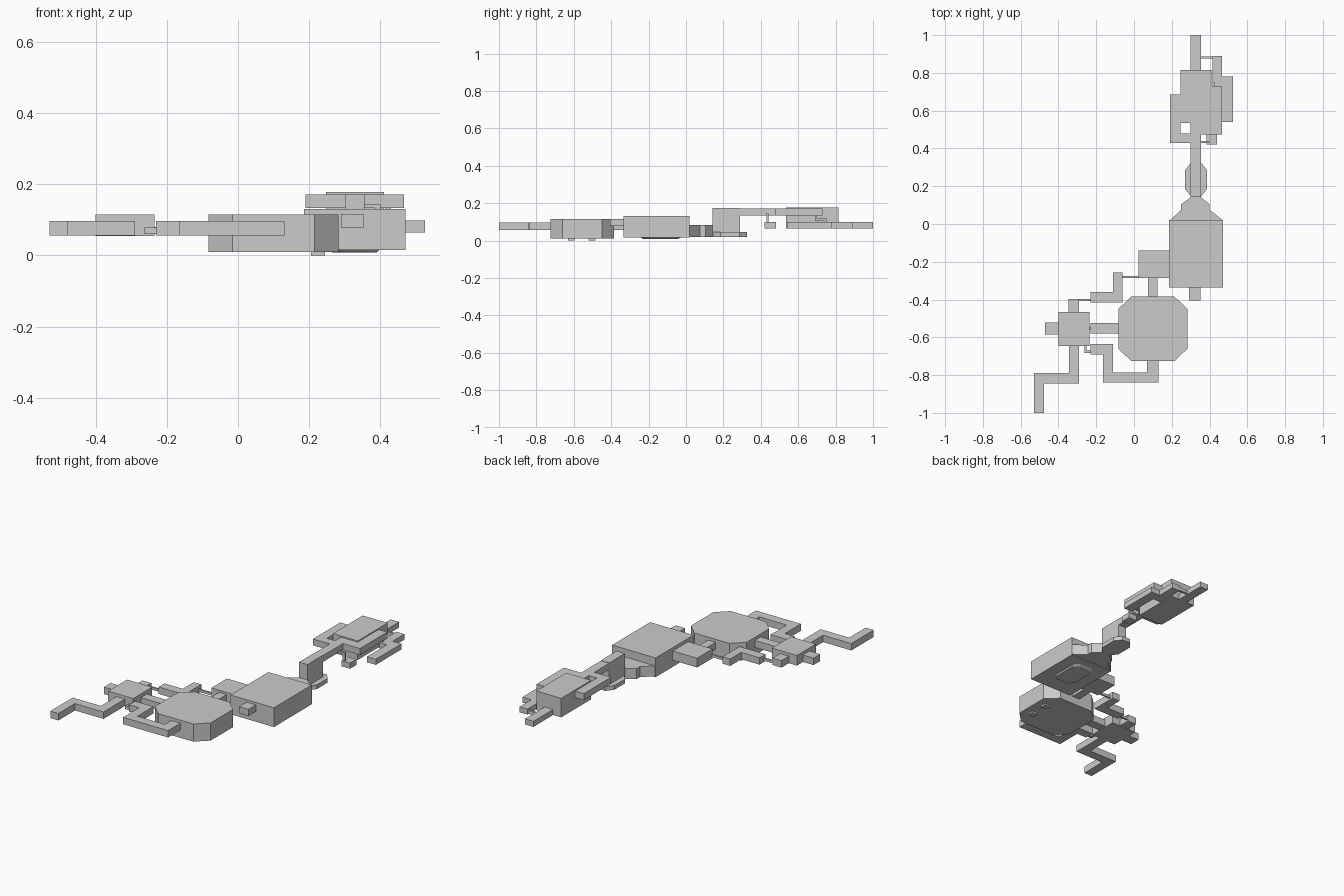
import bpy, bmesh


def prism(name, pts, z0, z1, shrink=1.0):
    """Extrude a plan outline from z0 to z1; shrink scales the bottom outline."""
    cx = sum(p[0] for p in pts) / len(pts)
    cy = sum(p[1] for p in pts) / len(pts)
    bm = bmesh.new()
    low = [bm.verts.new((cx + (x - cx) * shrink, cy + (y - cy) * shrink, z0)) for x, y in pts]
    top = [bm.verts.new((x, y, z1)) for x, y in pts]
    bm.faces.new(low[::-1])
    bm.faces.new(top)
    n = len(pts)
    for i in range(n):
        j = (i + 1) % n
        bm.faces.new((low[i], low[j], top[j], top[i]))
    bmesh.ops.recalc_face_normals(bm, faces=bm.faces)
    me = bpy.data.meshes.new(name)
    bm.to_mesh(me)
    bm.free()
    ob = bpy.data.objects.new(name, me)
    bpy.context.collection.objects.link(ob)
    return ob


def box(name, x0, x1, y0, y1, z0, z1):
    return prism(name, [(x0, y0), (x1, y0), (x1, y1), (x0, y1)], z0, z1)


def octagon(name, x0, x1, y0, y1, cx, cy, z0, z1, shrink=1.0):
    return prism(name, [(x0 + cx, y0), (x1 - cx, y0), (x1, y0 + cy), (x1, y1 - cy),
                        (x1 - cx, y1), (x0 + cx, y1), (x0, y1 - cy), (x0, y0 + cy)], z0, z1, shrink)


# Main chambers
octagon("octagon_chamber", -0.083, 0.283, -0.725, -0.385, 0.068, 0.065, 0.01, 0.115)
for y in (-0.63, -0.52):
    box("chamber_pit", 0.205, 0.245, y, y + 0.035, 0.0, 0.012)
box("great_hall", 0.185, 0.47, -0.335, 0.02, 0.016, 0.13)
octagon("hall_pit", 0.255, 0.40, -0.245, -0.025, 0.03, 0.03, 0.008, 0.018, 0.85)
box("side_chamber", 0.025, 0.185, -0.285, -0.14, 0.055, 0.11)
box("west_chamber", -0.40, -0.235, -0.645, -0.467, 0.055, 0.115)
box("north_chamber", 0.247, 0.41, 0.535, 0.815, 0.065, 0.178)

# Stepped apse and stair shaft
prism("hall_apse", [(0.19, 0.02), (0.47, 0.02), (0.40, 0.075), (0.40, 0.105), (0.35, 0.145),
                    (0.305, 0.145), (0.25, 0.105), (0.25, 0.075)], 0.02, 0.082)
octagon("shaft_base", 0.27, 0.387, 0.145, 0.325, 0.032, 0.04, 0.02, 0.045)
box("stair_shaft", 0.30, 0.355, 0.143, 0.29, 0.02, 0.173)

# Corridors of the south-west level: x0, x1, y0, y1
LOW = [
    (0.075, 0.125, -0.385, -0.285),
    (-0.11, -0.06, -0.36, -0.257),
    (-0.23, -0.06, -0.415, -0.36),
    (-0.348, -0.29, -0.467, -0.397),
    (-0.47, -0.40, -0.585, -0.522),
    (-0.23, -0.083, -0.58, -0.525),
    (-0.345, -0.29, -0.79, -0.645),
    (-0.53, -0.29, -0.845, -0.79),
    (-0.53, -0.477, -1.0, -0.845),
    (-0.23, -0.165, -0.69, -0.635),
    (-0.165, -0.11, -0.785, -0.635),
    (-0.165, 0.13, -0.84, -0.785),
    (0.07, 0.13, -0.785, -0.725),
]
for c in LOW:
    box("corridor_south", *c, 0.056, 0.097)
box("hall_entry", 0.29, 0.352, -0.405, -0.335, 0.077, 0.116)

# Upper corridors around the north chamber
HIGH = [
    (0.30, 0.355, 0.29, 0.535),
    (0.19, 0.355, 0.43, 0.48),
    (0.19, 0.247, 0.48, 0.685),
    (0.355, 0.467, 0.475, 0.535),
    (0.41, 0.467, 0.535, 0.73),
]
for c in HIGH:
    box("corridor_upper", *c, 0.133, 0.171)

# Lower corridors around the north chamber
NORTH = [
    (0.30, 0.355, 0.815, 1.0),
    (0.385, 0.44, 0.42, 0.48),
    (0.415, 0.467, 0.725, 0.89),
    (0.467, 0.525, 0.54, 0.78),
]
for c in NORTH:
    box("corridor_north", *c, 0.065, 0.098)

# Thin linking passages: x0, x1, y0, y1, z0, z1
LINKS = [
    (-0.06, 0.025, -0.286, -0.276, 0.065, 0.08),
    (-0.29, -0.23, -0.408, -0.398, 0.065, 0.08),
    (-0.262, -0.252, -0.682, -0.64, 0.06, 0.078),
    (-0.262, -0.23, -0.682, -0.67, 0.06, 0.078),
    (-0.24, -0.225, -0.558, -0.546, 0.065, 0.08),
    (0.355, 0.415, 0.876, 0.888, 0.07, 0.09),
    (0.385, 0.40, 0.43, 0.44, 0.09, 0.14),
    (0.345, 0.40, 0.43, 0.44, 0.133, 0.145),
    (0.415, 0.43, 0.69, 0.75, 0.105, 0.117),
    (0.415, 0.43, 0.69, 0.70, 0.105, 0.14),
    (0.415, 0.43, 0.74, 0.75, 0.09, 0.117),
]
for c in LINKS:
    box("link_passage", *c)
